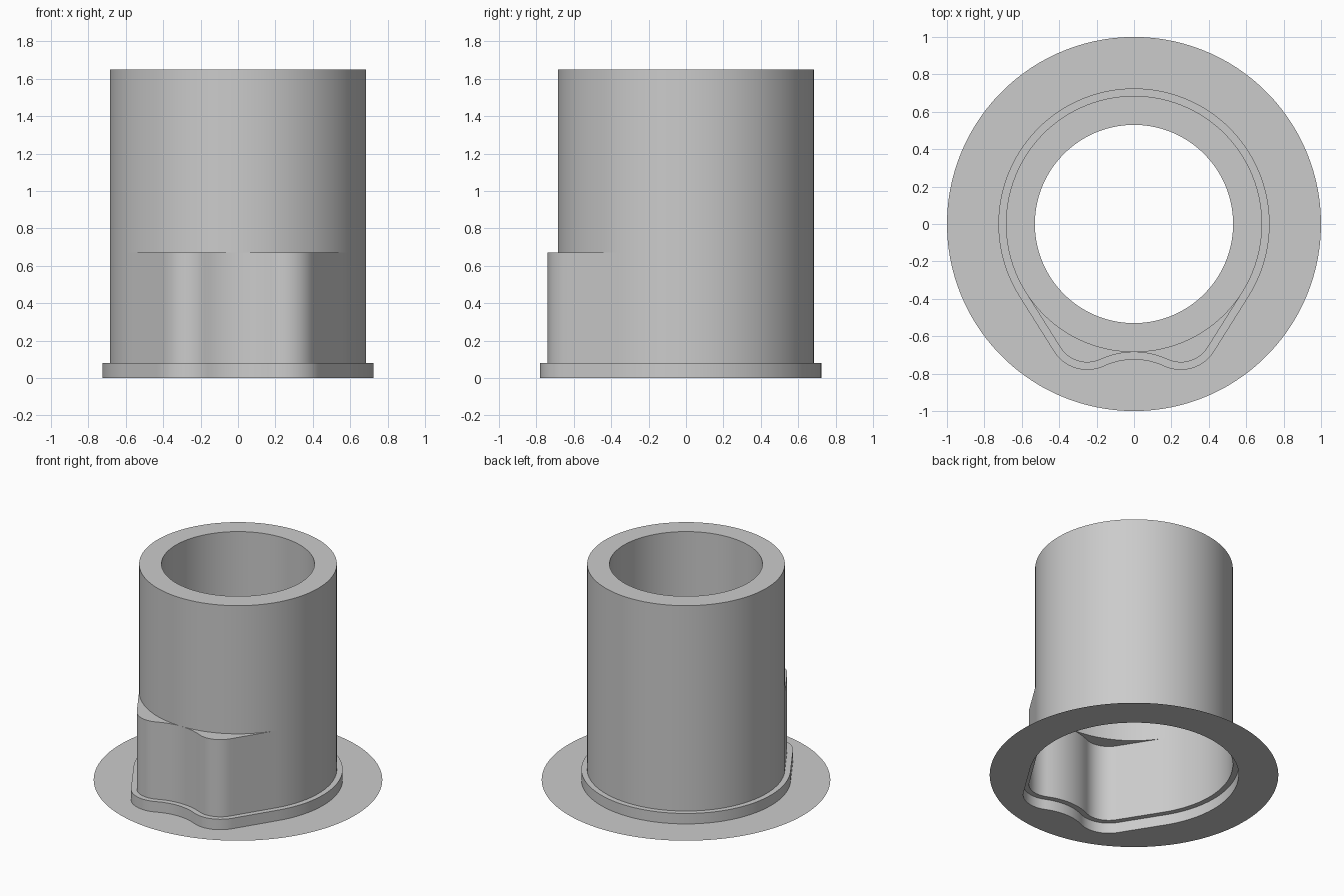
import bpy, bmesh
from math import radians, cos, sin, hypot

cube = bpy.data.objects.get("Cube")
if cube:
    bpy.data.objects.remove(cube, do_unlink=True)

grey = bpy.data.materials.new("plain grey")
grey.use_nodes = True
colour = (0.6, 0.6, 0.6, 1)
grey.diffuse_color = colour
grey.node_tree.nodes["Principled BSDF"].inputs["Base Color"].default_value = colour

TUBE_R, BORE_R, TOP = 0.685, 0.53, 1.65
FLANGE_Z, LEDGE_Z, STEP_Z = 0.08, 0.67, 0.91


def arc(cx, cy, r, start, end, steps):
    angles = [radians(start + (end - start) * i / steps) for i in range(steps + 1)]
    return [(cx + r * cos(a), cy + r * sin(a)) for a in angles]


def line(p, q, steps):
    """Points strictly between p and q."""
    return [(p[0] + (q[0] - p[0]) * i / steps, p[1] + (q[1] - p[1]) * i / steps)
            for i in range(1, steps)]


def outline(offset):
    """Round body with two tangent front lobes and a shallow dip between."""
    body = arc(0, 0, TUBE_R + offset, -32, 212, 80)
    lobe_l = arc(-0.25, -0.57, 0.17 + offset, 212, 294.8, 14)
    dip = arc(0, -1.11, 0.425 - offset, 114.8, 65.2, 12)
    lobe_r = arc(0.25, -0.57, 0.17 + offset, -114.8, -32, 14)
    return (body + line(body[-1], lobe_l[0], 10) + lobe_l + dip[1:-1]
            + lobe_r + line(lobe_r[-1], body[0], 10))


def circle(r):
    """Circle whose points line up radially with the outline."""
    return [(x * r / hypot(x, y), y * r / hypot(x, y)) for x, y in outline(0)]


def loft(name, rings):
    """Skin a list of (loop, height) rings."""
    bm = bmesh.new()
    loops = [[bm.verts.new((x, y, z)) for x, y in pts] for pts, z in rings]
    n = len(loops[0])
    for a, b in zip(loops, loops[1:]):
        for i in range(n):
            j = (i + 1) % n
            bm.faces.new((a[i], a[j], b[j], b[i]))
    bmesh.ops.remove_doubles(bm, verts=bm.verts, dist=0.0005)
    mesh = bpy.data.meshes.new(name)
    bm.to_mesh(mesh)
    bm.free()
    mesh.materials.append(grey)
    obj = bpy.data.objects.new(name, mesh)
    bpy.context.collection.objects.link(obj)
    bpy.ops.object.select_all(action="DESELECT")
    obj.select_set(True)
    bpy.context.view_layer.objects.active = obj
    bpy.ops.object.shade_smooth_by_angle(angle=radians(30))
    return obj


# Flat brim, open inside the flange
loft("brim", [(circle(1), 0), (outline(0.04), 0)])
# Low flange around the foot
loft("flange", [(outline(0.04), 0), (outline(0.04), FLANGE_Z), (outline(0), FLANGE_Z)])
# Lobed lower shell and its ledge
loft("lobed_shell", [(outline(0), FLANGE_Z), (outline(0), LEDGE_Z), (circle(TUBE_R), LEDGE_Z)])
# Upper tube with rim, bore and inner step
loft("tube", [(circle(TUBE_R), LEDGE_Z), (circle(TUBE_R), TOP), (circle(BORE_R), TOP),
              (circle(BORE_R), STEP_Z), (circle(TUBE_R), STEP_Z)])
